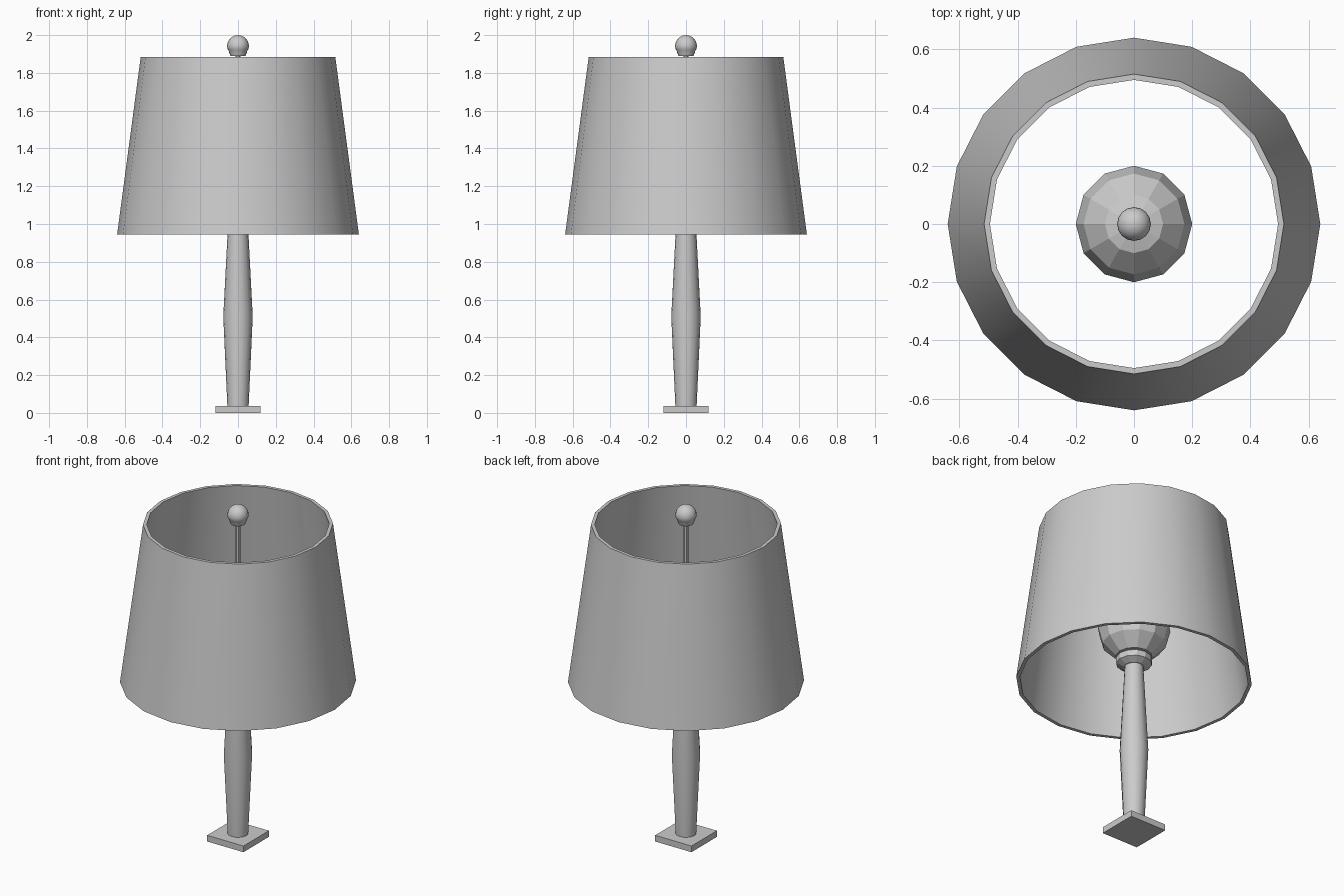
import bpy, bmesh, math

if "Cube" in bpy.data.objects:
    bpy.data.objects.remove(bpy.data.objects["Cube"])


def lathe(name, profile, sides, smooth=None, closed=False):
    """Revolve (radius, z) points about z; zero radius makes a pole."""
    bm = bmesh.new()
    rings = []
    for r, z in profile:
        if r == 0:
            rings.append([bm.verts.new((0, 0, z))] * sides)
        else:
            rings.append([bm.verts.new((r * math.cos(2 * math.pi * i / sides),
                                        r * math.sin(2 * math.pi * i / sides), z))
                          for i in range(sides)])
    pairs = list(zip(rings, rings[1:]))
    if closed:
        pairs.append((rings[-1], rings[0]))
    for a, b in pairs:
        for i in range(sides):
            j = (i + 1) % sides
            bm.faces.new(list(dict.fromkeys((a[i], a[j], b[j], b[i]))))
    bmesh.ops.recalc_face_normals(bm, faces=bm.faces[:])
    mesh = bpy.data.meshes.new(name)
    bm.to_mesh(mesh)
    bm.free()
    obj = bpy.data.objects.new(name, mesh)
    bpy.context.collection.objects.link(obj)
    if smooth:
        bpy.ops.object.select_all(action='DESELECT')
        obj.select_set(True)
        bpy.context.view_layer.objects.active = obj
        bpy.ops.object.shade_smooth_by_angle(angle=math.radians(smooth))
    return obj


def arc(radius, centre, start, end, steps):
    """Profile points along a sphere, from one latitude to another, ending at the pole."""
    pts = []
    for i in range(steps):
        a = math.radians(start + (end - start) * i / steps)
        pts.append((radius * math.cos(a), centre + radius * math.sin(a)))
    return pts + [(0, centre + radius)]


# Square foot
bpy.ops.mesh.primitive_cube_add(size=1, location=(0, 0, 0.0185))
foot = bpy.context.object
foot.name = "foot"
foot.scale = (0.24, 0.24, 0.037)

# Swelling stem
lathe("stem", [(0, 0.03), (0.056, 0.03), (0.078, 0.51), (0.05, 1.05), (0, 1.05)], 16, 40)

# Stepped collar under the bulb
lathe("socket_collar", [(0, 1.03), (0.06, 1.03), (0.098, 1.05), (0.098, 1.085),
                        (0.08, 1.10), (0, 1.10)], 12)

# Faceted bulb
lathe("bulb", [(0, 1.09)] + arc(0.2, 1.27, -60, 90, 5), 12)

# Thin rod carrying the finial
lathe("finial_rod", [(0, 1.45), (0.013, 1.45), (0.013, 1.9), (0, 1.9)], 8, 40)

# Finial: small cup and ball
lathe("finial", [(0, 1.89), (0.04, 1.89), (0.046, 1.905), (0.05, 1.918)]
      + arc(0.058, 1.942, -15, 90, 7), 16, 40)

# Thick open lampshade
lathe("shade", [(0.64, 0.945), (0.515, 1.885), (0.495, 1.885), (0.62, 0.945)],
      20, 40, closed=True)
